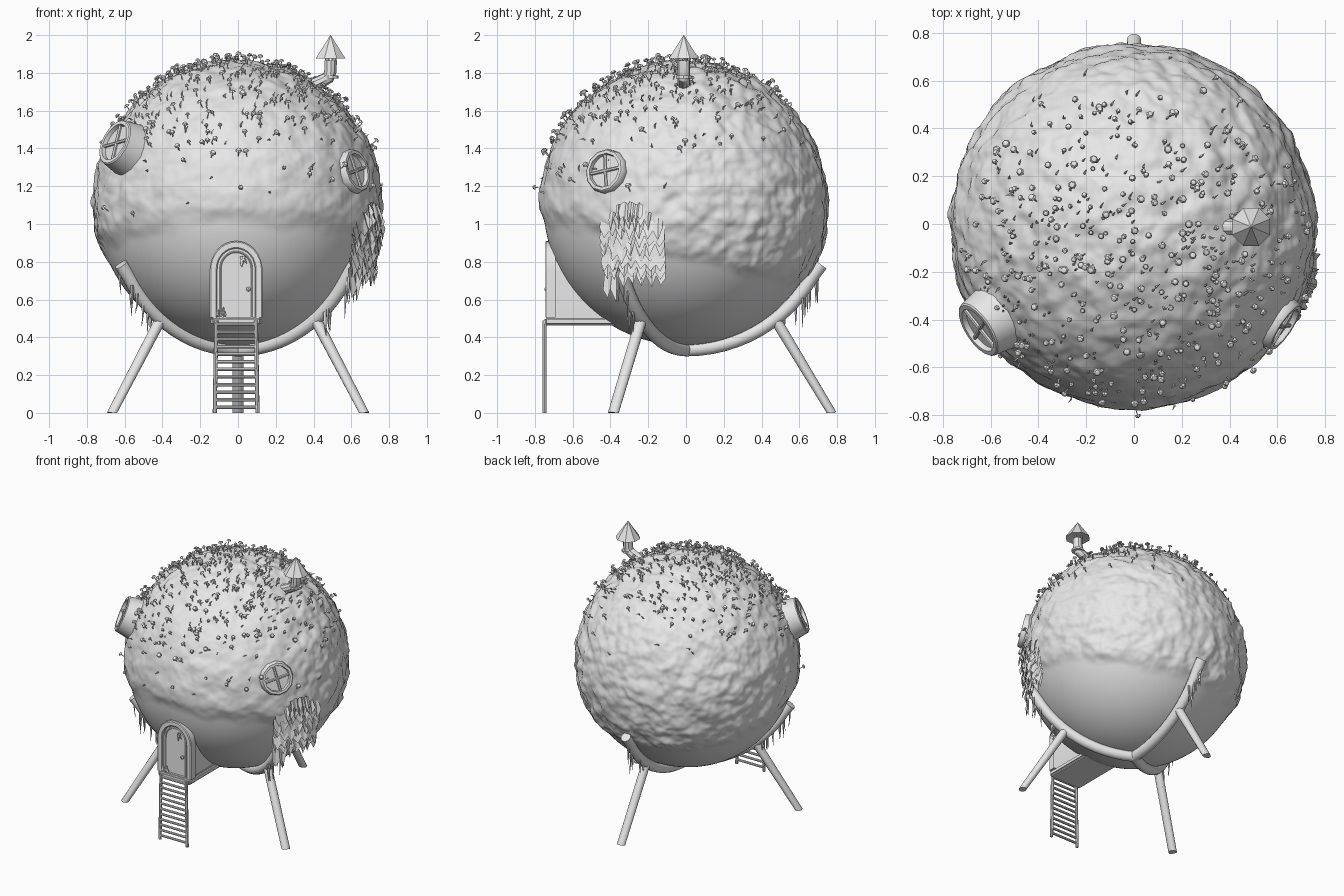
import bpy, bmesh, math, random
from mathutils import Vector, Matrix, noise

if "Cube" in bpy.data.objects:
    bpy.data.objects.remove(bpy.data.objects["Cube"])

random.seed(4)
V = Vector
grey = bpy.data.materials.new("light_grey")
grey.diffuse_color = (0.8, 0.8, 0.8, 1)
grey.use_nodes = True
grey.node_tree.nodes["Principled BSDF"].inputs["Base Color"].default_value = grey.diffuse_color
CENTRE = V((-0.005, -0.012, 1.1))


def finish(name, bm, angle=35, fix=True):
    if fix:
        bmesh.ops.recalc_face_normals(bm, faces=bm.faces)
    me = bpy.data.meshes.new(name)
    bm.to_mesh(me)
    bm.free()
    me.materials.append(grey)
    ob = bpy.data.objects.new(name, me)
    bpy.context.collection.objects.link(ob)
    bpy.ops.object.select_all(action='DESELECT')
    ob.select_set(True)
    bpy.context.view_layer.objects.active = ob
    bpy.ops.object.shade_smooth_by_angle(angle=math.radians(angle))
    return ob


def skin(bm, rings, cap=True):
    loops = [[bm.verts.new(p) for p in r] for r in rings]
    n = len(loops[0])
    for a, b in zip(loops, loops[1:]):
        for i in range(n):
            j = (i + 1) % n
            bm.faces.new((a[i], a[j], b[j], b[i]))
    if cap:
        bm.faces.new(loops[0][::-1])
        bm.faces.new(loops[-1])


def tube(bm, pts, radii, n=12):
    pts = [V(p) for p in pts]
    if not isinstance(radii, (list, tuple)):
        radii = [radii] * len(pts)
    u = (pts[1] - pts[0]).orthogonal()
    rings = []
    for i, p in enumerate(pts):
        t = (pts[min(i + 1, len(pts) - 1)] - pts[max(i - 1, 0)]).normalized()
        u = (u - t * u.dot(t)).normalized()
        w = t.cross(u)
        rings.append([p + radii[i] * (u * math.cos(a) + w * math.sin(a))
                      for a in (2 * math.pi * k / n for k in range(n))])
    skin(bm, rings)


def lathe(bm, profile, mat, n=16):
    skin(bm, [[mat @ V((r * math.cos(a), r * math.sin(a), z))
               for a in (2 * math.pi * k / n for k in range(n))] for r, z in profile])


def box(bm, lo, hi):
    lo, hi = V(lo), V(hi)
    bmesh.ops.create_cube(bm, size=1, matrix=Matrix.Translation((lo + hi) / 2)
                          @ Matrix.Diagonal((*(hi - lo), 1)))


def smoothstep(a, b, x):
    t = min(max((x - a) / (b - a), 0), 1)
    return t * t * (3 - 2 * t)


def facing(pos, d):
    return Matrix.Translation(pos) @ d.to_track_quat('Z', 'Y').to_matrix().to_4x4()


def surface(d):
    """Lumpy crust above, smooth shell below."""
    m = smoothstep(-0.42, -0.24, d.z + 0.25 * d.y + 0.06 * noise.noise(d * 4))
    rough = 0.55 + 0.45 * smoothstep(-0.7, 0.0, d.y)
    lump = 0.017 * noise.noise(d * 6) + 0.012 * noise.noise(d * 13) + 0.005 * noise.noise(d * 26)
    return CENTRE + d * (0.742 + m * (0.022 + rough * lump))


# Round body
bm = bmesh.new()
bmesh.ops.create_icosphere(bm, subdivisions=7, radius=1)
for v in bm.verts:
    v.co = surface(v.co.normalized())
finish("round_body", bm, 60)

# Cradle arms and legs, three around the middle
cradle, legs, roots = bmesh.new(), bmesh.new(), bmesh.new()
for az in (-30, 90, 210):
    c, s = math.cos(math.radians(az)), math.sin(math.radians(az))
    arc = [math.radians(k) for k in range(0, 61, 5)]
    tube(cradle, [(c * r, s * r, z) for r, z in
                  [(0.77 * math.sin(a), 1.105 - 0.77 * math.cos(a)) for a in arc]
                  + [(0.715, 0.785)]], 0.036, 14)
    tube(legs, [(c * 0.47, s * 0.47, 0.5), (c * 0.77, s * 0.77, -0.01)], 0.03, 14)
    # Hanging roots
    for k in range(9):
        a = math.radians(random.uniform(40, 64))
        r, z = 0.79 * math.sin(a), 1.09 - 0.77 * math.cos(a)
        o = random.uniform(-0.035, 0.035)
        p = V((c * r - s * o, s * r + c * o, z))
        tube(roots, [p, p - V((0, 0, 0.06)), p - V((o * .3, 0, random.uniform(0.1, 0.16)))],
             [0.008, 0.005, 0.001], 5)
for v in legs.verts:
    v.co.z = max(v.co.z, 0.0)
finish("cradle_arms", cradle, 45)
finish("legs", legs)
finish("hanging_roots", roots)


def arch(half, bottom, top, y, cx=-0.01):
    h = top - half * 1.1
    pts = [V((cx - half, y, bottom))]
    for k in range(17):
        a = math.pi * (1 - k / 16)
        pts.append(V((cx + half * math.cos(a), y, h + half * 1.1 * math.sin(a))))
    return pts + [V((cx + half, y, bottom))]


# Entrance: porch walls, frame, door, trim
bm = bmesh.new()
skin(bm, [arch(0.118, 0.5, 0.875, y) for y in (-0.72, -0.35)])
finish("porch_walls", bm)
bm = bmesh.new()
for half, top, y0, y1, th in ((0.14, 0.91, -0.745, -0.69, 0.04), (0.088, 0.858, -0.732, -0.715, 0.01)):
    i, b = half - th, 0.505
    skin(bm, [arch(half, b, top, y1), arch(half, b, top, y0 + 0.005),
              arch(half - 0.006, b, top - 0.006, y0), arch(i + 0.006, b, top - th + 0.006, y0),
              arch(i, b, top - th, y0 + 0.005), arch(i, b, top - th, y1)], cap=False)
finish("door_frame", bm)
bm = bmesh.new()
skin(bm, [arch(0.092, 0.51, 0.862, y) for y in (-0.726, -0.7)])
finish("door", bm)
bm = bmesh.new()
lathe(bm, [(0.006, -0.02), (0.006, 0), (0.012, 0.006), (0.012, 0.014), (0.004, 0.02)],
      facing(V((0.055, -0.73, 0.655)), V((0, -1, 0))), 10)
finish("door_knob", bm)
bm = bmesh.new()
box(bm, (-0.145, -0.75, 0.462), (0.125, -0.24, 0.508))
bmesh.ops.bevel(bm, geom=bm.edges[:], offset=0.012, segments=3, affect='EDGES')
finish("porch_floor", bm)

# Small plants by the door
bm = bmesh.new()
for px, pz, up, n in ((-0.085, 0.508, 1, 9), (0.03, 0.83, -1, 6)):
    for k in range(n):
        p = V((px + random.uniform(-0.02, 0.02), -0.735, pz))
        q = p + V((random.uniform(-0.02, 0.02), -0.004, up * random.uniform(0.025, 0.06)))
        tube(bm, [p, (p + q) / 2, q], [0.003, 0.007, 0.001], 5)
finish("door_plants", bm)

# Ladder
bm = bmesh.new()
for sx in (-1, 1):
    tube(bm, [(-0.01 + sx * 0.113, -0.75, 0), (-0.01 + sx * 0.105, -0.75, 0.49)], 0.011, 8)
for k in range(12):
    z = 0.03 + 0.04 * k
    tube(bm, [(-0.12, -0.75, z), (0.1, -0.75, z)], 0.009, 8)
finish("ladder", bm)


# Round windows: casing, recessed pane and cross bars
def window(name, pos, depth, base, rim, n):
    d = (V(pos) - CENTRE).normalized()
    mat = facing(V(pos), d)
    i = rim * 0.8
    bm = bmesh.new()
    lathe(bm, [(base, -depth), (rim + 0.004, -0.03), (rim, -0.006), (rim - 0.006, 0),
               (i, 0), (i - 0.004, -0.022), (0.01, -0.022)], mat, n)
    for a in (0.2, 0.2 + math.pi / 2):
        e = V((math.cos(a) * i, math.sin(a) * i, -0.014))
        tube(bm, [mat @ e, mat @ V((-e.x, -e.y, e.z))], 0.009, 6)
    finish(name, bm)


window("left_window", (-0.655, -0.445, 1.435), 0.2, 0.165, 0.128, 20)
window("right_window", (0.635, -0.435, 1.285), 0.1, 0.118, 0.116, 12)

# Chimney: bent pipe, posts and pointed cap
bm = bmesh.new()
tube(bm, [(0.36, -0.012, 1.72), (0.44, -0.012, 1.755), (0.478, -0.012, 1.775),
          (0.49, -0.012, 1.81), (0.49, -0.012, 1.865)], 0.034, 10)
lathe(bm, [(0.03, 1.77), (0.043, 1.77), (0.043, 1.785), (0.03, 1.785)],
      Matrix.Translation((0.49, -0.012, 0)), 10)
for k in range(4):
    a = k * math.pi / 2 + 0.4
    x, y = 0.49 + 0.028 * math.cos(a), -0.012 + 0.028 * math.sin(a)
    tube(bm, [(x, y, 1.85), (x, y, 1.9)], 0.005, 5)
finish("chimney_pipe", bm)
bm = bmesh.new()
lathe(bm, [(0.01, 1.89), (0.086, 1.875), (0.001, 2.0)],
      Matrix.Translation((0.49, -0.012, 0)) @ Matrix.Rotation(math.pi / 8, 4, 'Z'), 8)
finish("chimney_cap", bm, 20)

# Ragged moss curtain below the right window
bm = bmesh.new()
rows, cols = 9, 14
for k in range(rows):
    f = k / (rows - 1)
    z = 1.1 - 0.34 * f
    spread = 0.4 + 0.6 * smoothstep(0, 0.3, f)
    top, low = [], []
    for j in range(cols + 1):
        az = math.radians(-22.5 + spread * 14 * (2 * j / cols - 1))
        r = 0.778 - 0.055 * f
        drop = random.uniform(0.03, 0.06) + (0.045 if j % 2 else 0)
        if k == rows - 1 and j < 4:
            drop += 0.07
        out = r + random.uniform(0.0, 0.03)
        top.append(bm.verts.new((r * math.cos(az), r * math.sin(az), z + random.uniform(0, 0.02))))
        low.append(bm.verts.new((out * math.cos(az), out * math.sin(az), z - drop)))
    for j in range(cols):
        bm.faces.new((top[j], low[j], low[j + 1], top[j + 1]))
finish("moss_curtain", bm, 15, fix=False)

# Mushrooms and sprigs scattered over the crown
shrooms, sprigs = bmesh.new(), bmesh.new()
count = 0
while count < 560:
    d = V((random.gauss(0, 1), random.gauss(0, 1), random.gauss(0, 1))).normalized()
    h = d.z - 0.22 * d.y
    p = smoothstep(0.25, 0.95, h) + (0.05 if h > 0.05 else 0)
    if random.random() > p:
        continue
    count += 1
    base = surface(d) - d * 0.005
    up = (d * 0.7 + V([random.uniform(-0.4, 0.4) for _ in range(3)]) + V((0, 0, 0.4))).normalized()
    size = random.uniform(0.6, 1.15)
    if random.random() < 0.6:
        tip = base + up * 0.042 * size
        tube(shrooms, [base, tip], 0.003, 4)
        lathe(shrooms, [(0.002, 0.002), (0.016 * size, -0.003), (0.011 * size, 0.007), (0.002, 0.01)],
              facing(tip, up), 7)
    else:
        bend = up.orthogonal() * 0.012
        tube(sprigs, [base, base + up * 0.02 * size, base + up * 0.036 * size + bend],
             [0.003, 0.005, 0.001], 4)
finish("mushrooms", shrooms)
finish("sprigs", sprigs)
